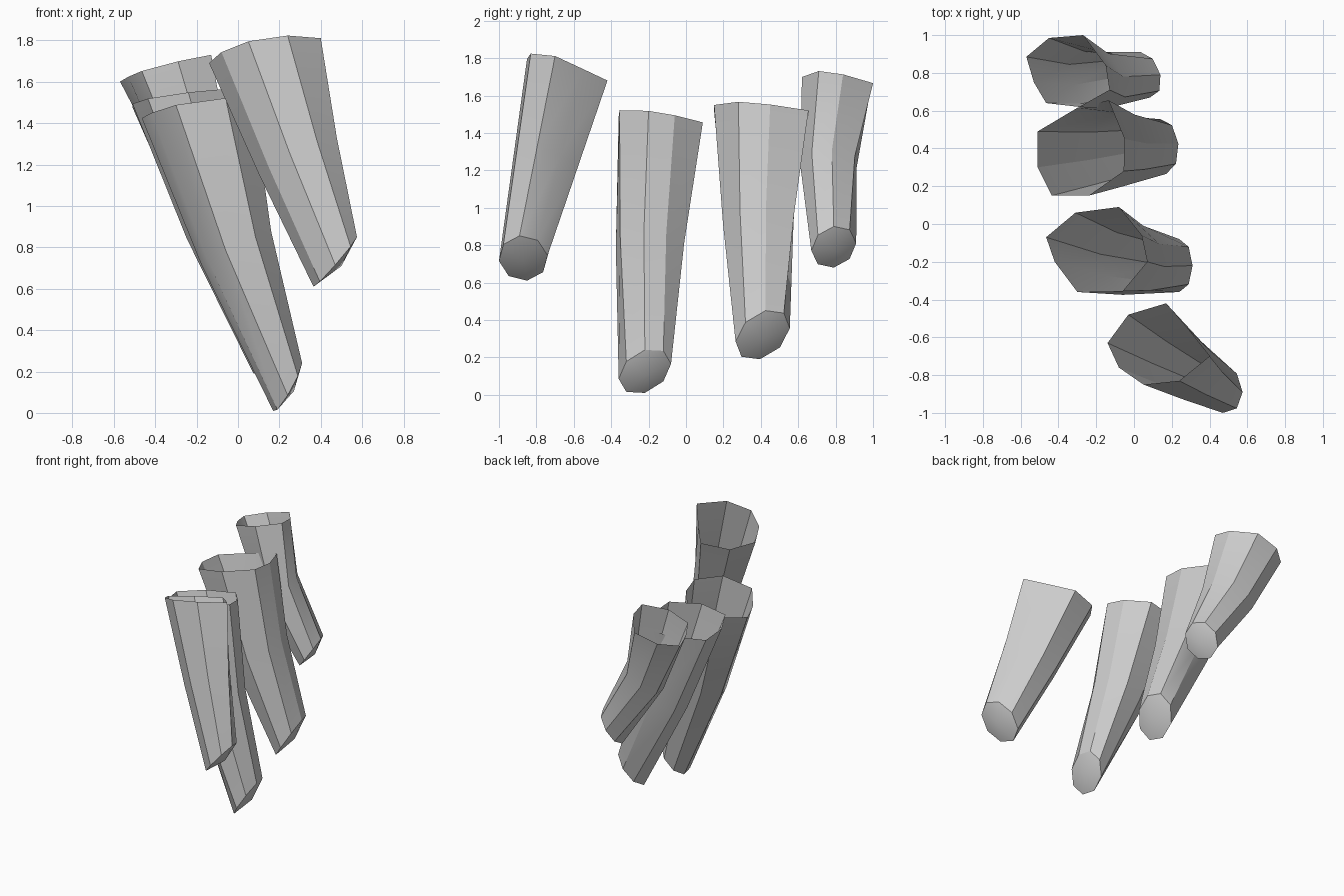
import bpy
import bmesh
from math import cos, sin, pi, radians
from mathutils import Vector

default_cube = bpy.data.objects.get("Cube")
if default_cube:
    bpy.data.objects.remove(default_cube, do_unlink=True)

# One plain grey for every part
grey = bpy.data.materials.new("plain_grey")
grey.use_nodes = True
colour = (0.6, 0.6, 0.6, 1)
grey.diffuse_color = colour
grey.node_tree.nodes["Principled BSDF"].inputs["Base Color"].default_value = colour

SIDES = 8
CAP_BULGE = Vector((0.03, 0, -0.02))


def tilted_opening(outline, height, slope_x, slope_y):
    """Open upper rim: a plan outline lying on a tilted plane."""
    return [Vector((x, y, height + slope_x * x + slope_y * y)) for x, y in outline]


def oval_rim(centre, long_axis, side_axis):
    """Oval lower rim spanned by two half axes."""
    centre, long_axis, side_axis = map(Vector, (centre, long_axis, side_axis))
    angles = [2 * pi * i / SIDES for i in range(SIDES)]
    return [centre + long_axis * cos(a) + side_axis * sin(a) for a in angles]


def build_finger(name, opening, tip_rim, bend):
    """Tapered, slightly bent tube: open at the top, blunt cap at the tip."""
    middle = [a.lerp(b, 0.5) + Vector(bend) for a, b in zip(opening, tip_rim)]
    bm = bmesh.new()
    rings = [[bm.verts.new(p) for p in ring] for ring in (opening, middle, tip_rim)]

    # Side walls
    for upper, lower in zip(rings, rings[1:]):
        for i in range(SIDES):
            j = (i + 1) % SIDES
            bm.faces.new((upper[i], upper[j], lower[j], lower[i]))

    # Bulged cap
    centre = sum(tip_rim, Vector()) / SIDES + CAP_BULGE
    apex = bm.verts.new(centre)
    end = rings[-1]
    for i in range(SIDES):
        bm.faces.new((end[i], end[(i + 1) % SIDES], apex))

    # Turn the shell outwards
    bmesh.ops.recalc_face_normals(bm, faces=bm.faces)
    bm.faces.ensure_lookup_table()
    if bm.faces[-1].normal.dot(CAP_BULGE) < 0:
        bmesh.ops.reverse_faces(bm, faces=bm.faces)

    mesh = bpy.data.meshes.new(name)
    bm.to_mesh(mesh)
    bm.free()
    mesh.materials.append(grey)
    finger = bpy.data.objects.new(name, mesh)
    bpy.context.collection.objects.link(finger)

    # Soft shading that keeps the main creases
    bpy.ops.object.select_all(action="DESELECT")
    finger.select_set(True)
    bpy.context.view_layer.objects.active = finger
    bpy.ops.object.shade_smooth_by_angle(angle=radians(25))


# Front finger
build_finger(
    "index_finger",
    tilted_opening([(.4, -.7), (.24, -.83), (.05, -.85), (-.08, -.76),
                    (-.14, -.63), (-.03, -.48), (.17, -.42), (.28, -.55)],
                   height=1.515, slope_x=.18, slope_y=-.32),
    oval_rim(centre=(.47, -.87, .73), long_axis=(.105, -.02, .12),
             side_axis=(0, -.13, -.015)),
    bend=(-.01, 0, 0))

# Second and longest finger
build_finger(
    "middle_finger",
    tilted_opening([(.07, -.2), (-.06, -.355), (-.3, -.36), (-.42, -.2),
                    (-.465, -.07), (-.31, .06), (-.08, .09), (.04, -.06)],
                   height=1.48, slope_x=.14, slope_y=-.14),
    oval_rim(centre=(.24, -.22, .125), long_axis=(.07, 0, .115),
             side_axis=(0, -.14, -.04)),
    bend=(-.03, -.015, 0))

# Third finger
build_finger(
    "ring_finger",
    tilted_opening([(-.05, .45), (-.055, .28), (-.24, .15), (-.435, .15),
                    (-.51, .3), (-.51, .49), (-.3, .615), (-.135, .655)],
                   height=1.6, slope_x=.155, slope_y=-.09),
    oval_rim(centre=(.155, .41, .32), long_axis=(.08, .015, .13),
             side_axis=(.015, -.145, -.035)),
    bend=(-.03, -.01, 0))

# Rear, smallest finger
build_finger(
    "little_finger",
    tilted_opening([(-.15, .84), (-.13, .71), (-.29, .62), (-.465, .64),
                    (-.53, .75), (-.57, .885), (-.45, .985), (-.27, 1)],
                   height=1.835, slope_x=.255, slope_y=-.1),
    oval_rim(centre=(.06, .79, .79), long_axis=(.08, 0, .11),
             side_axis=(.025, -.12, -.02)),
    bend=(-.05, -.035, 0))
